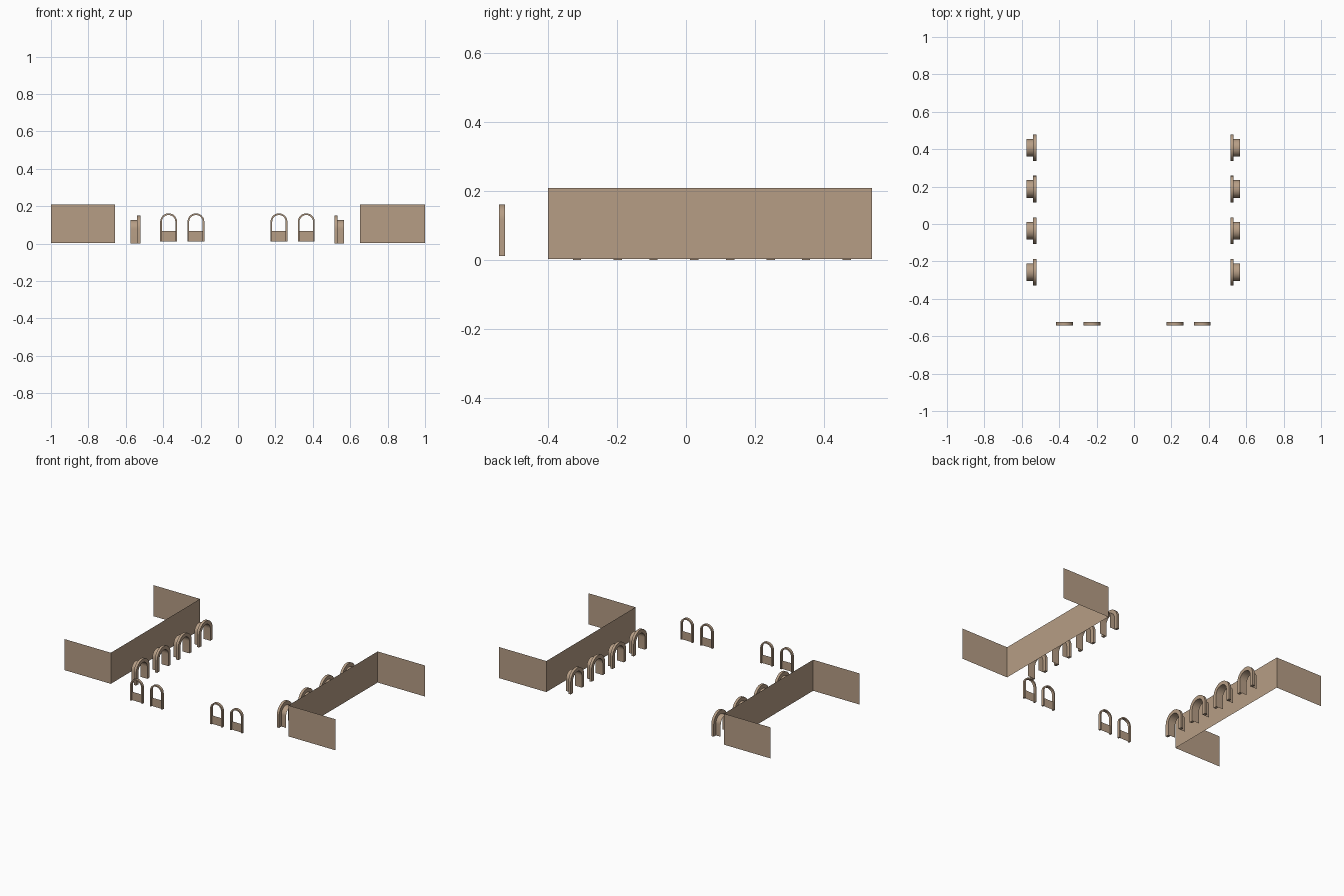
import bpy, bmesh, math

if "Cube" in bpy.data.objects:
    bpy.data.objects.remove(bpy.data.objects["Cube"])

stone = bpy.data.materials.new("tan_stone")
stone.diffuse_color = (0.47, 0.34, 0.235, 1)
stone.use_nodes = True
stone.node_tree.nodes["Principled BSDF"].inputs["Base Color"].default_value = stone.diffuse_color
MID = -0.003  # the layout mirrors about this x


def finish(name, bm, smooth=False):
    mesh = bpy.data.meshes.new(name)
    bm.normal_update()
    bm.to_mesh(mesh)
    bm.free()
    obj = bpy.data.objects.new(name, mesh)
    obj.data.materials.append(stone)
    bpy.context.collection.objects.link(obj)
    if smooth:
        bpy.ops.object.select_all(action='DESELECT')
        obj.select_set(True)
        bpy.context.view_layer.objects.active = obj
        bpy.ops.object.shade_smooth_by_angle(angle=math.radians(35))
    return obj


def arch(radius, spring, bottom, n=16):
    """Upside-down U as (across, height) points."""
    pts = [(radius, bottom)]
    for i in range(n + 1):
        a = math.pi * i / n
        pts.append((radius * math.cos(a), spring + radius * math.sin(a)))
    pts.append((-radius, bottom))
    return pts


def loft(bm, loops, place, closed):
    """Bridge arch loops; each loop is (profile, depth)."""
    rows = [[bm.verts.new(place(u, d, z)) for u, z in prof] for prof, d in loops]
    pairs = list(zip(rows, rows[1:] + rows[:1])) if closed else list(zip(rows, rows[1:]))
    for a, b in pairs:
        for i in range(len(a) - 1):
            bm.faces.new((a[i], a[i + 1], b[i + 1], b[i]))
    if closed:  # feet of the arch
        for k in (0, -1):
            bm.faces.new([r[k] for r in rows])
        bmesh.ops.recalc_face_normals(bm, faces=bm.faces)


def frame(bm, r_out, r_in, spring, bottom, d0, d1, place):
    o, i = arch(r_out, spring, bottom), arch(r_in, spring, bottom)
    loft(bm, [(o, d0), (o, d1), (i, d1), (i, d0)], place, True)


for side, label in ((-1, "left"), (1, "right")):
    # open-backed side walls with end returns
    bm = bmesh.new()
    path = [(side * 1.0, -0.40), (MID + side * 0.655, -0.40),
            (MID + side * 0.655, 0.54), (side * 1.0, 0.54)]
    low = [bm.verts.new((x, y, 0.003)) for x, y in path]
    top = [bm.verts.new((x, y, 0.21)) for x, y in path]
    for i in range(3):
        f = (low[i], low[i + 1], top[i + 1], top[i])
        bm.faces.new(f if side < 0 else f[::-1])
    finish("side_wall_" + label, bm)

    # doorways: raised arch surround and narrower tunnel behind it
    for k, y in enumerate((-0.257, -0.035, 0.187, 0.407)):
        def place(u, d, z, y=y):
            return (MID + side * d, y + u, z)
        bm = bmesh.new()
        frame(bm, 0.071, 0.047, 0.079, 0.0, 0.519, 0.536, place)
        finish(f"doorway_surround_{label}_{k}", bm, True)
        bm = bmesh.new()
        prof = arch(0.047, 0.079, 0.0)
        loft(bm, [(prof, 0.536), (prof, 0.571)], place, False)
        finish(f"doorway_tunnel_{label}_{k}", bm, True)

    # front windows: thin arched frame with a low panel
    for k, dist in enumerate((0.222, 0.368)):
        xc = MID + side * dist

        def place(u, d, z, xc=xc):
            return (xc + u, d, z)
        bm = bmesh.new()
        frame(bm, 0.045, 0.036, 0.117, 0.012, -0.542, -0.525, place)
        finish(f"window_frame_{label}_{k}", bm, True)
        bm = bmesh.new()
        bm.faces.new([bm.verts.new((xc + u, -0.533, z)) for u, z in
                      ((-0.037, 0.012), (0.037, 0.012), (0.037, 0.068), (-0.037, 0.068))])
        finish(f"window_panel_{label}_{k}", bm)
